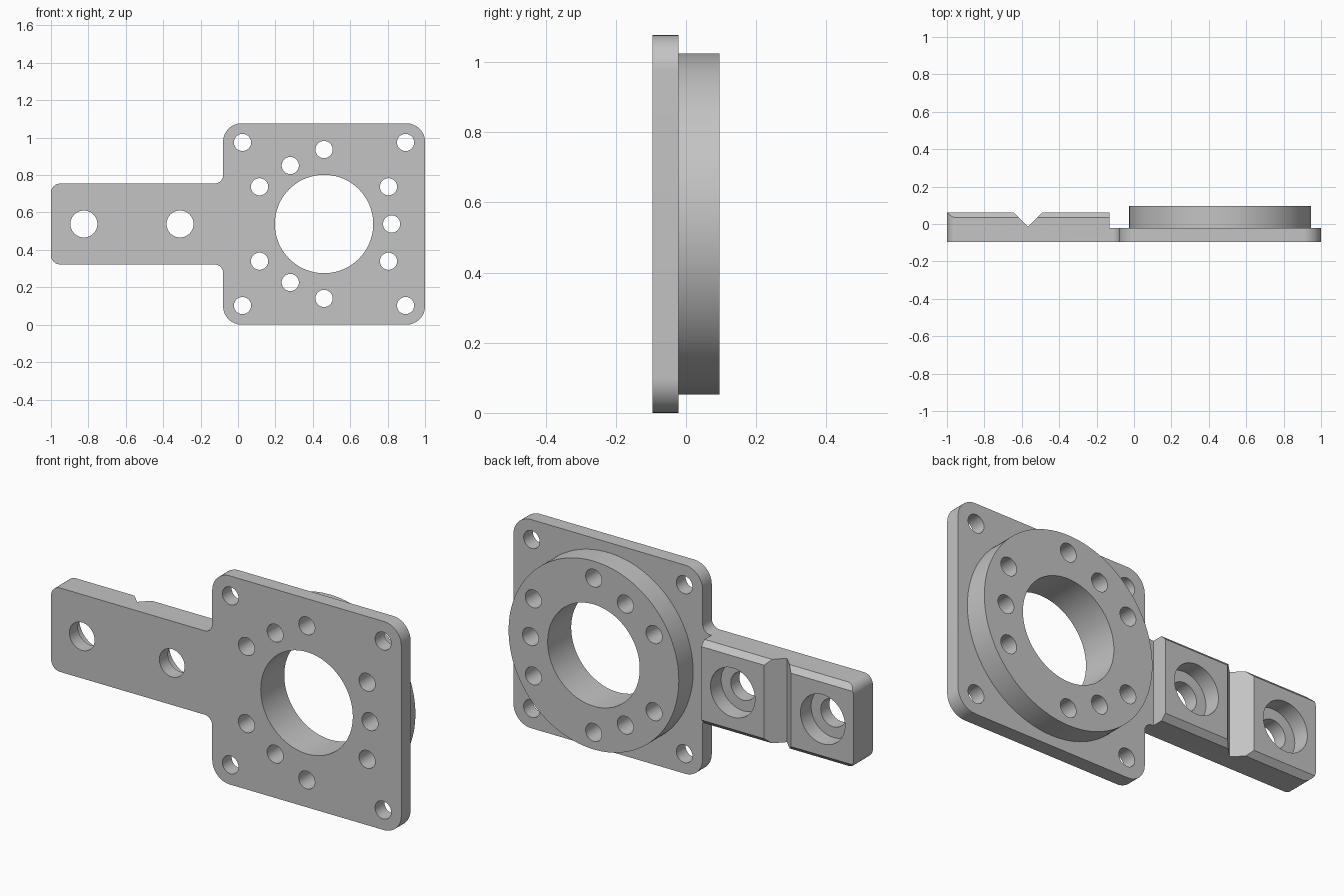
import bpy
import bmesh
from math import cos, sin, radians

default = bpy.data.objects.get("Cube")
if default:
    bpy.data.objects.remove(default, do_unlink=True)

# Main dimensions
FRONT, STEP, ARM_BACK, RING_BACK = -0.096, -0.021, 0.0615, 0.096
MID = 0.5385            # height of the centre line
PLATE_L, PLATE_R = -0.08, 1.0
ARM_HALF, ARM_END = 0.2165, -0.13
RING_X = 0.46

grey = bpy.data.materials.new("machined_grey")
grey.use_nodes = True
colour = (0.55, 0.55, 0.55, 1)
grey.diffuse_color = colour
grey.node_tree.nodes["Principled BSDF"].inputs["Base Color"].default_value = colour


def arc(cx, cz, r, a0, a1, steps=12):
    """Points along an arc, angles in degrees."""
    angles = [radians(a0 + (a1 - a0) * i / steps) for i in range(steps + 1)]
    return [(cx + r * cos(a), cz + r * sin(a)) for a in angles]


def circle(cx, cz, r, sides=64):
    return arc(cx, cz, r, 0, 360, sides)[:-1]


def prism(name, outlines, axis, lo, hi):
    """Extrude flat outlines along one axis into closed solids."""
    place = {"x": lambda p, d: (d, p[0], p[1]),
             "y": lambda p, d: (p[0], d, p[1]),
             "z": lambda p, d: (p[0], p[1], d)}[axis]
    bm = bmesh.new()
    for pts in outlines:
        a = [bm.verts.new(place(p, lo)) for p in pts]
        b = [bm.verts.new(place(p, hi)) for p in pts]
        bm.faces.new(a)
        bm.faces.new(b[::-1])
        for i in range(len(pts)):
            j = (i + 1) % len(pts)
            bm.faces.new((a[j], a[i], b[i], b[j]))
    bmesh.ops.recalc_face_normals(bm, faces=bm.faces)
    mesh = bpy.data.meshes.new(name)
    bm.to_mesh(mesh)
    bm.free()
    mesh.materials.append(grey)
    obj = bpy.data.objects.new(name, mesh)
    bpy.context.collection.objects.link(obj)
    return obj


def combine(body, tool, operation="DIFFERENCE"):
    """Apply a boolean and discard the tool."""
    tool.hide_render = True
    mod = body.modifiers.new(tool.name, "BOOLEAN")
    mod.operation, mod.solver, mod.object = operation, "EXACT", tool
    bpy.context.view_layer.objects.active = body
    bpy.ops.object.modifier_apply(modifier=mod.name)
    bpy.data.objects.remove(tool, do_unlink=True)


# Plate and arm outline: upper half, then mirrored about the centre line
R, F, E = 0.1, 0.045, 0.05
top, arm_top = 2 * MID, MID + ARM_HALF
upper = (arc(PLATE_R - R, top - R, R, 0, 90)
         + arc(PLATE_L + R, top - R, R, 90, 180)
         + arc(PLATE_L - F, arm_top + F, F, 0, -90)
         + arc(-1 + E, arm_top - E, E, 90, 180))
lower = [(x, 2 * MID - z) for x, z in reversed(upper)]
body = prism("mounting_plate_with_arm", [upper + lower], "y", FRONT, ARM_BACK)

# Thin the square plate, leaving the thicker arm
combine(body, prism("plate_relief", [[(ARM_END, -0.1), (1.1, -0.1), (1.1, 1.2), (ARM_END, 1.2)]],
                    "y", STEP, 0.2))

# Chamfers along both long edges of the arm
C, X = 0.027, 0.03
wedge = [(ARM_BACK - C - X, ARM_HALF + X), (ARM_BACK + X, ARM_HALF - C - X),
         (ARM_BACK + X, ARM_HALF + X)]
combine(body, prism("arm_chamfers", [[(y, MID + s * z) for y, z in wedge] for s in (1, -1)],
                    "x", -1.1, -0.11))

# V groove across the arm
GX, GY, G = -0.566, -0.015, 0.1
combine(body, prism("arm_groove", [[(GX, GY), (GX + G, GY + G), (GX - G, GY + G)]],
                    "z", 0.2, 0.9))

# Raised ring on the back
combine(body, prism("ring_boss", [circle(RING_X, MID, 0.486, 128)], "y", -0.06, RING_BACK), "UNION")

# Central bore, bolt circle and corner holes
holes = [circle(RING_X, MID, 0.263, 96)]
for angle in range(30, 360, 60):
    holes.append((angle, 0.398))
for angle in (0, 120, 240):
    holes.append((angle, 0.361))
holes = holes[:1] + [circle(RING_X + r * cos(radians(a)), MID + r * sin(radians(a)), 0.046, 40)
                     for a, r in holes[1:]]
holes += [circle(RING_X + sx * 0.436, MID + sz * 0.436, 0.046, 40)
          for sx in (1, -1) for sz in (1, -1)]

# Arm screw holes with counterbores from the back
arm_x = (-0.824, -0.31)
holes += [circle(x, MID, 0.072) for x in arm_x]
combine(body, prism("through_holes", holes, "y", -0.2, 0.2))
combine(body, prism("counterbores", [circle(x, MID, 0.127) for x in arm_x], "y", -0.025, 0.2))

# Smooth the round walls, keep machined edges crisp
bpy.ops.object.select_all(action="DESELECT")
body.select_set(True)
bpy.context.view_layer.objects.active = body
bpy.ops.object.shade_smooth_by_angle(angle=radians(25))
